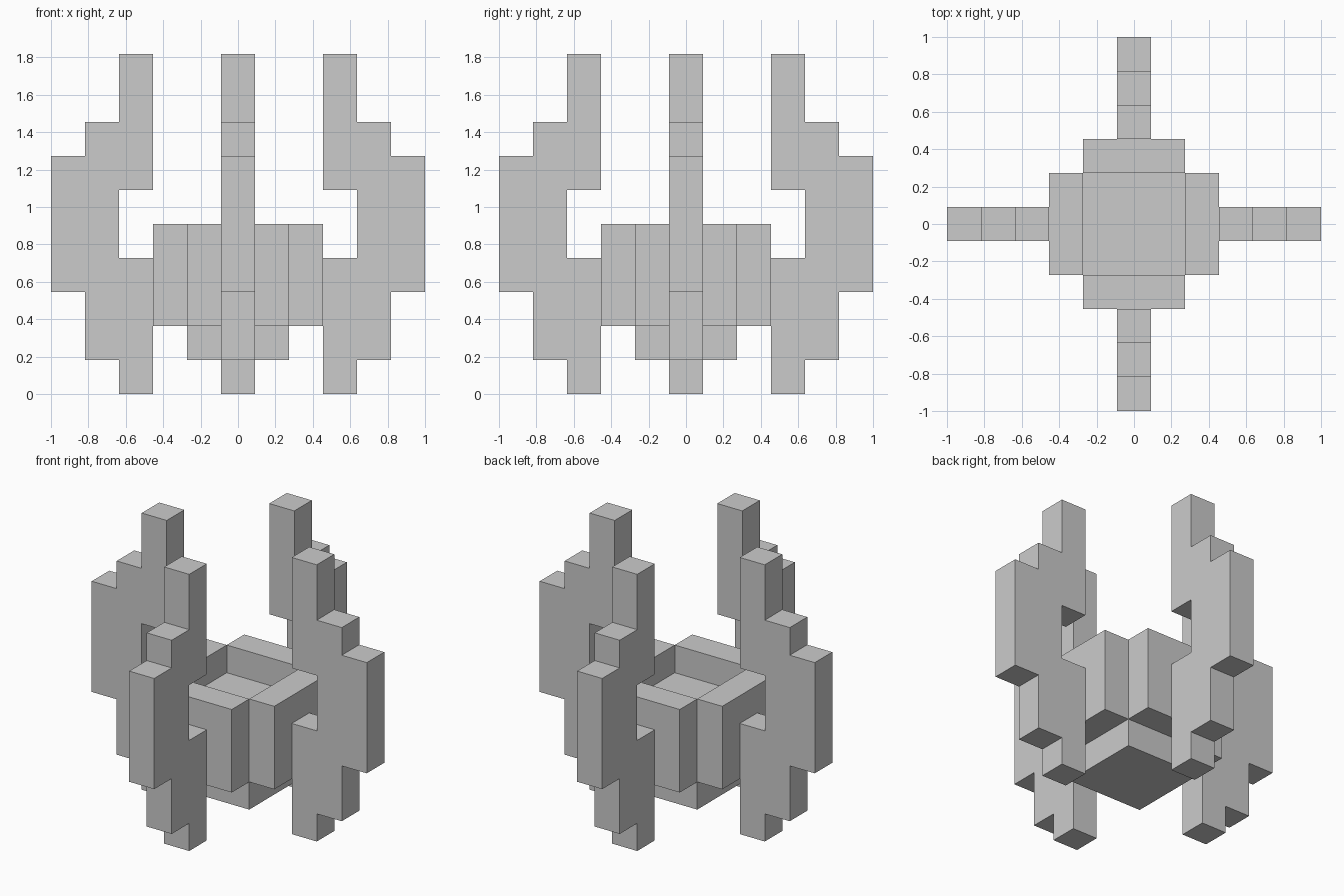
import bpy, bmesh
from math import pi
from mathutils import Matrix

if "Cube" in bpy.data.objects:
    bpy.data.objects.remove(bpy.data.objects["Cube"])

U = 2 / 11  # block size


def prism(name, profile, axis, lo, hi, turn=0):
    """Extrude a flat profile along y or z (in block units), then turn it about z."""
    bm = bmesh.new()
    put = (lambda a, b: (a, lo, b)) if axis == 'y' else (lambda a, b: (a, b, lo))
    face = bm.faces.new([bm.verts.new(put(a, b)) for a, b in profile])
    ext = bmesh.ops.extrude_face_region(bm, geom=[face])
    moved = [g for g in ext['geom'] if isinstance(g, bmesh.types.BMVert)]
    d = hi - lo
    bmesh.ops.translate(bm, verts=moved, vec=(0, d, 0) if axis == 'y' else (0, 0, d))
    bmesh.ops.recalc_face_normals(bm, faces=bm.faces)
    bmesh.ops.transform(bm, verts=bm.verts, matrix=Matrix.Rotation(turn, 4, 'Z') @ Matrix.Scale(U, 4))
    me = bpy.data.meshes.new(name)
    bm.to_mesh(me)
    bm.free()
    ob = bpy.data.objects.new(name, me)
    bpy.context.collection.objects.link(ob)
    return ob


def rect(x0, x1, y0, y1):
    return [(x0, y0), (x1, y0), (x1, y1), (x0, y1)]


# Stepped C-shaped side arm
ARM = [(2.5, 0), (3.5, 0), (3.5, 1), (4.5, 1), (4.5, 3), (5.5, 3), (5.5, 7), (4.5, 7),
       (4.5, 8), (3.5, 8), (3.5, 10), (2.5, 10), (2.5, 6), (3.5, 6), (3.5, 4), (2.5, 4)]

# Bowl core: underside plate up to the inner floor
prism("bowl_core", rect(-1.5, 1.5, -1.5, 1.5), 'z', 1, 4)

# Four arms and four bowl walls
for i, side in enumerate(("right", "back", "left", "front")):
    prism("arm_" + side, ARM, 'y', -0.5, 0.5, i * pi / 2)
    prism("bowl_wall_" + side, rect(1.5, 2.5, -1.5, 1.5), 'z', 2, 5, i * pi / 2)
